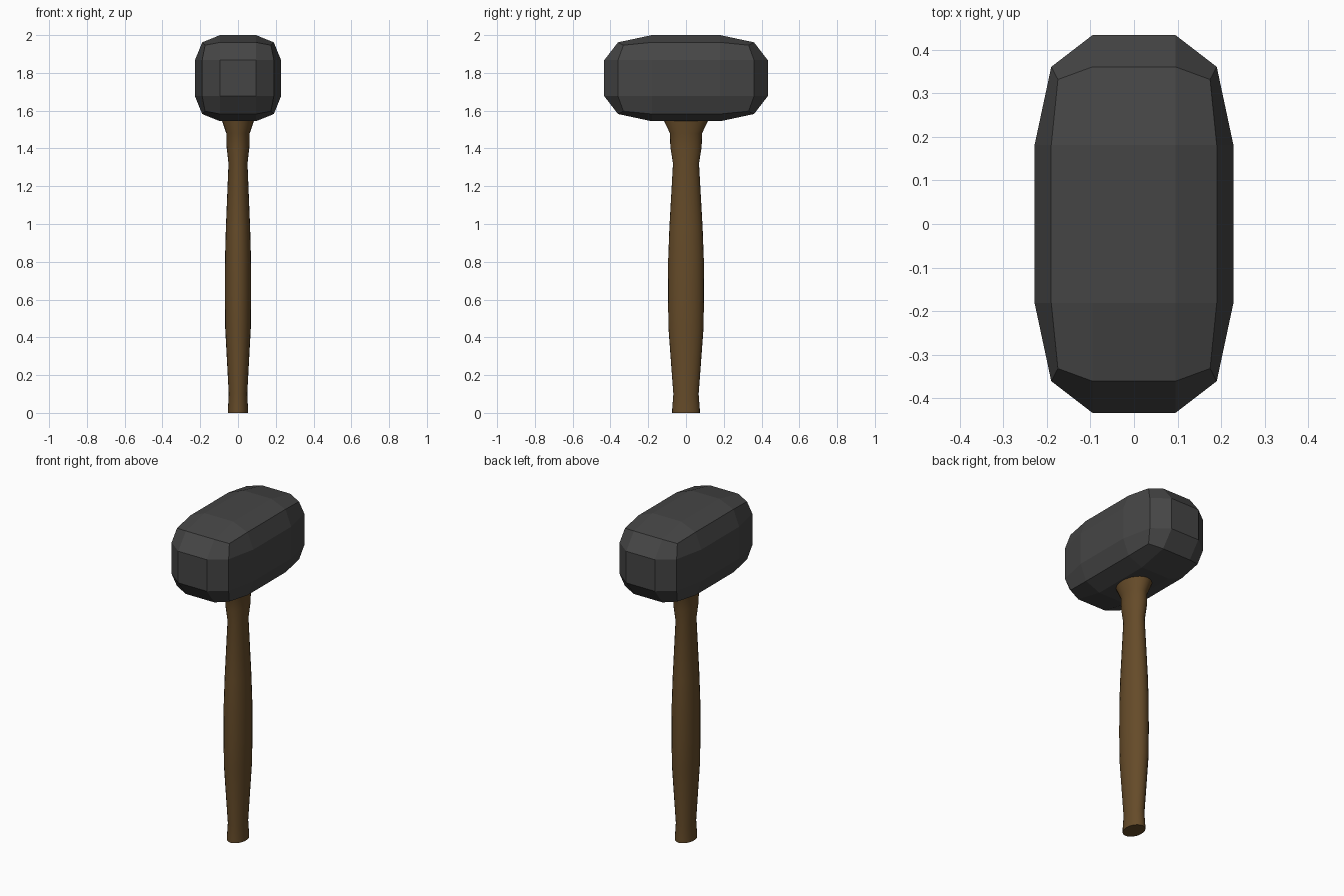
import bpy, bmesh
from math import cos, sin, tau

if "Cube" in bpy.data.objects:
    bpy.data.objects.remove(bpy.data.objects["Cube"])


def make_object(name, bm, color, smooth=False):
    bmesh.ops.recalc_face_normals(bm, faces=bm.faces)
    mesh = bpy.data.meshes.new(name)
    bm.to_mesh(mesh)
    bm.free()
    obj = bpy.data.objects.new(name, mesh)
    bpy.context.collection.objects.link(obj)
    mat = bpy.data.materials.new(name + "_material")
    mat.diffuse_color = color
    mat.use_nodes = True
    mat.node_tree.nodes["Principled BSDF"].inputs["Base Color"].default_value = mat.diffuse_color
    mesh.materials.append(mat)
    if smooth:
        bpy.ops.object.select_all(action='DESELECT')
        obj.select_set(True)
        bpy.context.view_layer.objects.active = obj
        bpy.ops.object.shade_smooth_by_angle(angle=0.6)
    return obj


# Mallet head: a cube cut in thirds, edges and corners pulled inwards
HALF = (0.228, 0.433, 0.228)
INNER = 0.417
PULL = {1: 1.0, 2: 0.832, 3: 0.765}
HEAD_Z = 1.772

bm = bmesh.new()
bmesh.ops.create_cube(bm, size=2)
bmesh.ops.subdivide_edges(bm, edges=bm.edges[:], cuts=2, use_grid_fill=True)
for v in bm.verts:
    outer = [abs(c) > 0.9 for c in v.co]
    pull = PULL[sum(outer)]
    for axis in range(3):
        sign = 1 if v.co[axis] > 0 else -1
        v.co[axis] = sign * HALF[axis] * (pull if outer[axis] else INNER)
    v.co.z += HEAD_Z
make_object("mallet_head", bm, (0.06, 0.06, 0.06, 1))

# Handle: oval rings lofted along a swelling profile (z, half depth in y)
PROFILE = [(0, 0.073), (0.02, 0.073), (0.10, 0.067), (0.45, 0.093), (0.62, 0.095),
           (0.82, 0.094), (0.98, 0.088), (1.32, 0.069), (1.41, 0.083),
           (1.48, 0.085), (1.55, 0.118), (1.58, 0.120)]
SIDES = 24
OVAL = 0.73

bm = bmesh.new()
rings = [[bm.verts.new((OVAL * r * cos(tau * i / SIDES), r * sin(tau * i / SIDES), z))
          for i in range(SIDES)] for z, r in PROFILE]
for low, high in zip(rings, rings[1:]):
    for i in range(SIDES):
        j = (i + 1) % SIDES
        bm.faces.new((low[i], low[j], high[j], high[i]))
bm.faces.new(rings[0])
bm.faces.new(rings[-1])
make_object("handle", bm, (0.13, 0.07, 0.022, 1), smooth=True)
